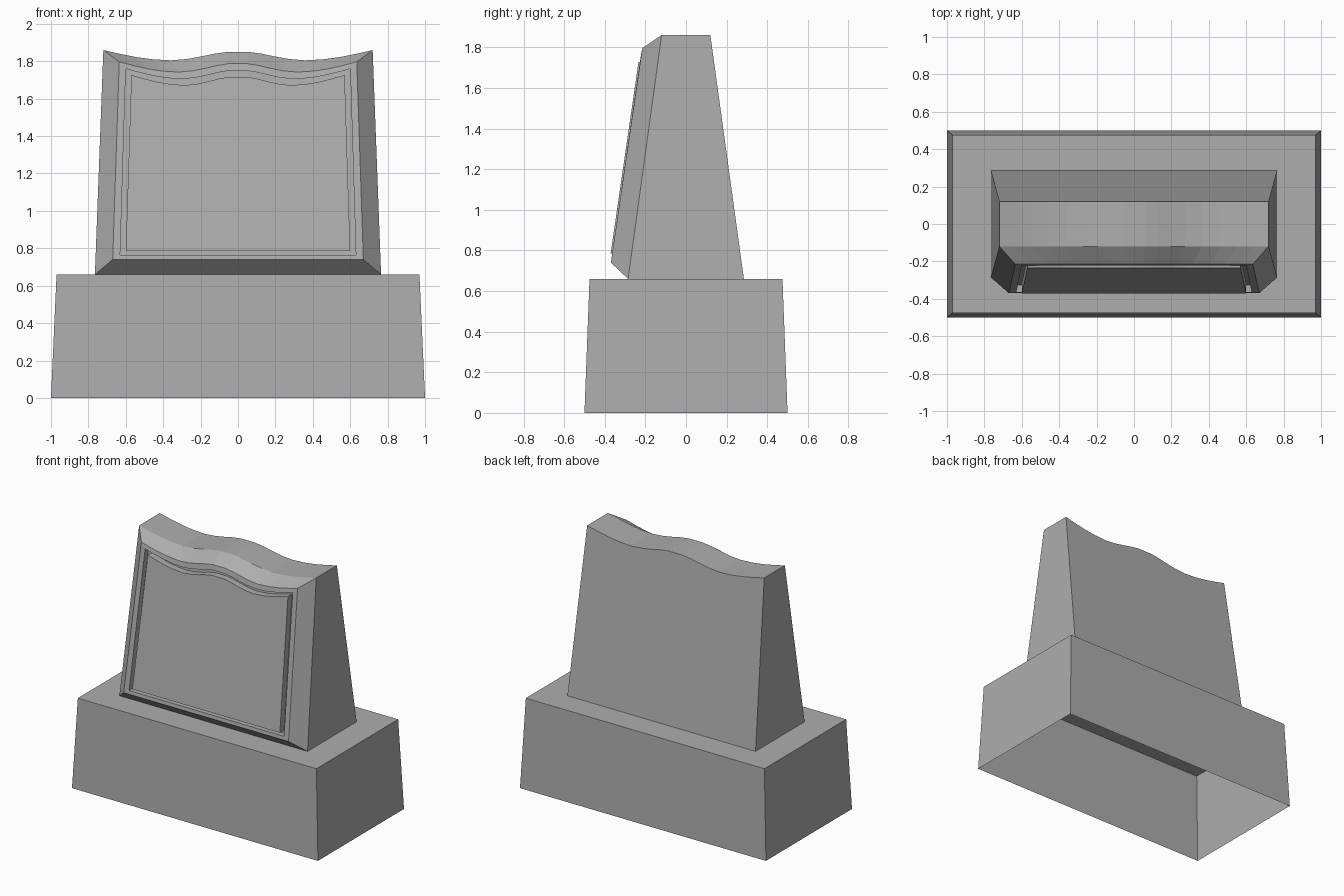
import bpy
import bmesh

cube = bpy.data.objects.get("Cube")
if cube:
    bpy.data.objects.remove(cube, do_unlink=True)

# One plain stone colour
stone_grey = bpy.data.materials.new("stone_grey")
stone_grey.use_nodes = True
colour = (0.42, 0.42, 0.42, 1)
stone_grey.diffuse_color = colour
stone_grey.node_tree.nodes["Principled BSDF"].inputs["Base Color"].default_value = colour

# Half of the wavy crest: fraction of half width, drop below the corner
CREST = [(1, 0), (0.88, 0.02), (0.76, 0.037), (0.64, 0.049), (0.5, 0.055),
         (0.38, 0.048), (0.27, 0.034), (0.18, 0.02), (0.08, 0.01)]


def outline(bottom, top):
    """Loop with a straight foot and a wavy crest; each end is (half width, y, z)."""
    bx, by, bz = bottom
    tx, ty, tz = top
    loop = [(-bx, by, bz), (bx, by, bz)]
    loop += [(tx * u, ty, tz - d) for u, d in CREST]
    loop += [(-tx * u, ty, tz - d) for u, d in reversed(CREST)]
    return loop


def pushed(loop, dy):
    return [(x, y + dy, z) for x, y, z in loop]


def bridge(bm, a, b, first=0):
    n = len(a)
    for i in range(first, n):
        j = (i + 1) % n
        bm.faces.new((a[i], a[j], b[j], b[i]))


def make_object(name, bm):
    mesh = bpy.data.meshes.new(name)
    bm.to_mesh(mesh)
    bm.free()
    mesh.materials.append(stone_grey)
    obj = bpy.data.objects.new(name, mesh)
    bpy.context.collection.objects.link(obj)
    return obj


# Plinth: tapered block, open underneath
bm = bmesh.new()
rings = []
for hx, hy, z in ((1, 0.5, 0), (0.97, 0.475, 0.66)):
    rings.append([bm.verts.new((sx * hx, sy * hy, z))
                  for sx, sy in ((-1, -1), (1, -1), (1, 1), (-1, 1))])
bridge(bm, rings[0], rings[1])
bm.faces.new(rings[1])
make_object("plinth", bm)

# Headstone: leaning slab, bevelled front rim, groove and raised panel
back = outline((0.765, 0.285, 0.66), (0.72, 0.12, 1.86))
front = outline((0.765, -0.285, 0.66), (0.72, -0.12, 1.86))
rim = outline((0.67, -0.37, 0.74), (0.635, -0.215, 1.797))
groove = outline((0.63, -0.366, 0.765), (0.6, -0.222, 1.76))
panel = outline((0.6, -0.363, 0.785), (0.57, -0.226, 1.727))
loops = [back, front, rim, groove, pushed(groove, 0.04),
         pushed(panel, 0.04), pushed(panel, -0.008)]

bm = bmesh.new()
rings = [[bm.verts.new(p) for p in loop] for loop in loops]
for k in range(len(rings) - 1):
    # The slab is open where it rests on the plinth
    bridge(bm, rings[k], rings[k + 1], first=1 if k == 0 else 0)
bm.faces.new(rings[-1])
bm.faces.new(rings[0][::-1])
make_object("headstone", bm)
